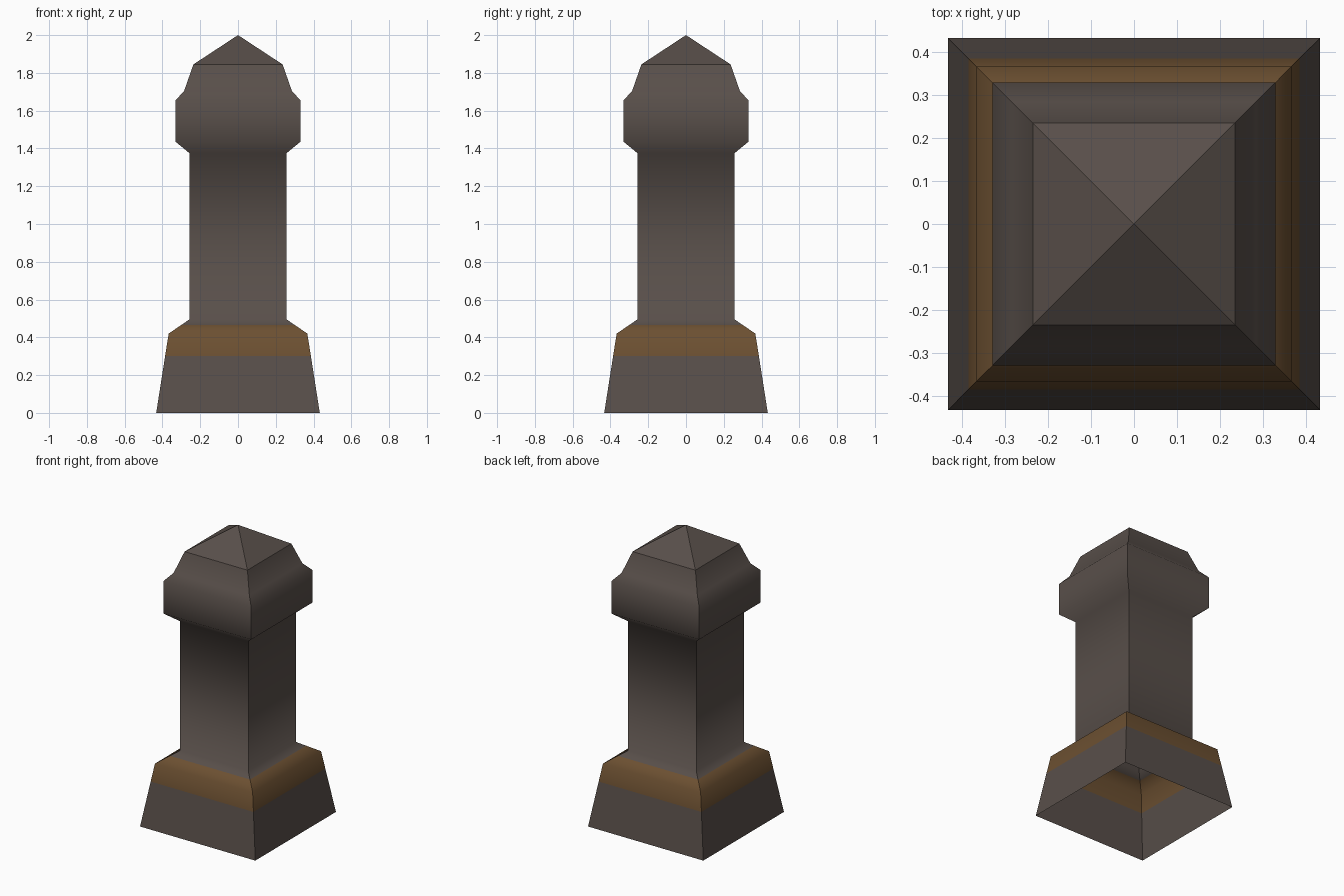
import bpy, bmesh

if "Cube" in bpy.data.objects:
    bpy.data.objects.remove(bpy.data.objects["Cube"])

# Flat colours
def material(name, color):
    m = bpy.data.materials.new(name)
    m.diffuse_color = (*color, 1)
    m.use_nodes = True
    m.node_tree.nodes["Principled BSDF"].inputs["Base Color"].default_value = m.diffuse_color
    return m

stone = material("dark stone", (0.098, 0.078, 0.068))
band = material("brown band", (0.150, 0.080, 0.031))

# Square profile from the ground up: (half width, height)
profile = [
    (0.433, 0.0), (0.386, 0.30), (0.367, 0.42), (0.301, 0.465), (0.257, 0.495),  # plinth
    (0.257, 1.375),                                                            # shaft
    (0.33, 1.435), (0.33, 1.655), (0.285, 1.705), (0.236, 1.845),               # head
]
BAND_LOW, BAND_HIGH, CAP_Z = 0.30, 0.465, 1.845
corners = [(-1, -1), (1, -1), (1, 1), (-1, 1)]

# Open-bottomed post: stacked square rings closed by a pyramid cap
bm = bmesh.new()
rings = [[bm.verts.new((sx * r, sy * r, z)) for sx, sy in corners] for r, z in profile]
for low, high in zip(rings, rings[1:]):
    for i in range(4):
        j = (i + 1) % 4
        bm.faces.new((low[i], low[j], high[j], high[i]))
apex = bm.verts.new((0, 0, 2))
for i in range(4):
    bm.faces.new((rings[-1][i], rings[-1][(i + 1) % 4], apex))

# Brown band by height, smooth up each side
for f in bm.faces:
    f.smooth = True
    f.material_index = int(BAND_LOW < f.calc_center_median().z < BAND_HIGH)

# Crisp corners and cap rim
for e in bm.edges:
    z0, z1 = (v.co.z for v in e.verts)
    e.smooth = not (abs(z0 - z1) > 1e-4 or min(z0, z1) > CAP_Z - 1e-3)

mesh = bpy.data.meshes.new("stone_post")
bm.to_mesh(mesh)
bm.free()
mesh.materials.append(stone)
mesh.materials.append(band)
bpy.context.collection.objects.link(bpy.data.objects.new("stone_post", mesh))
